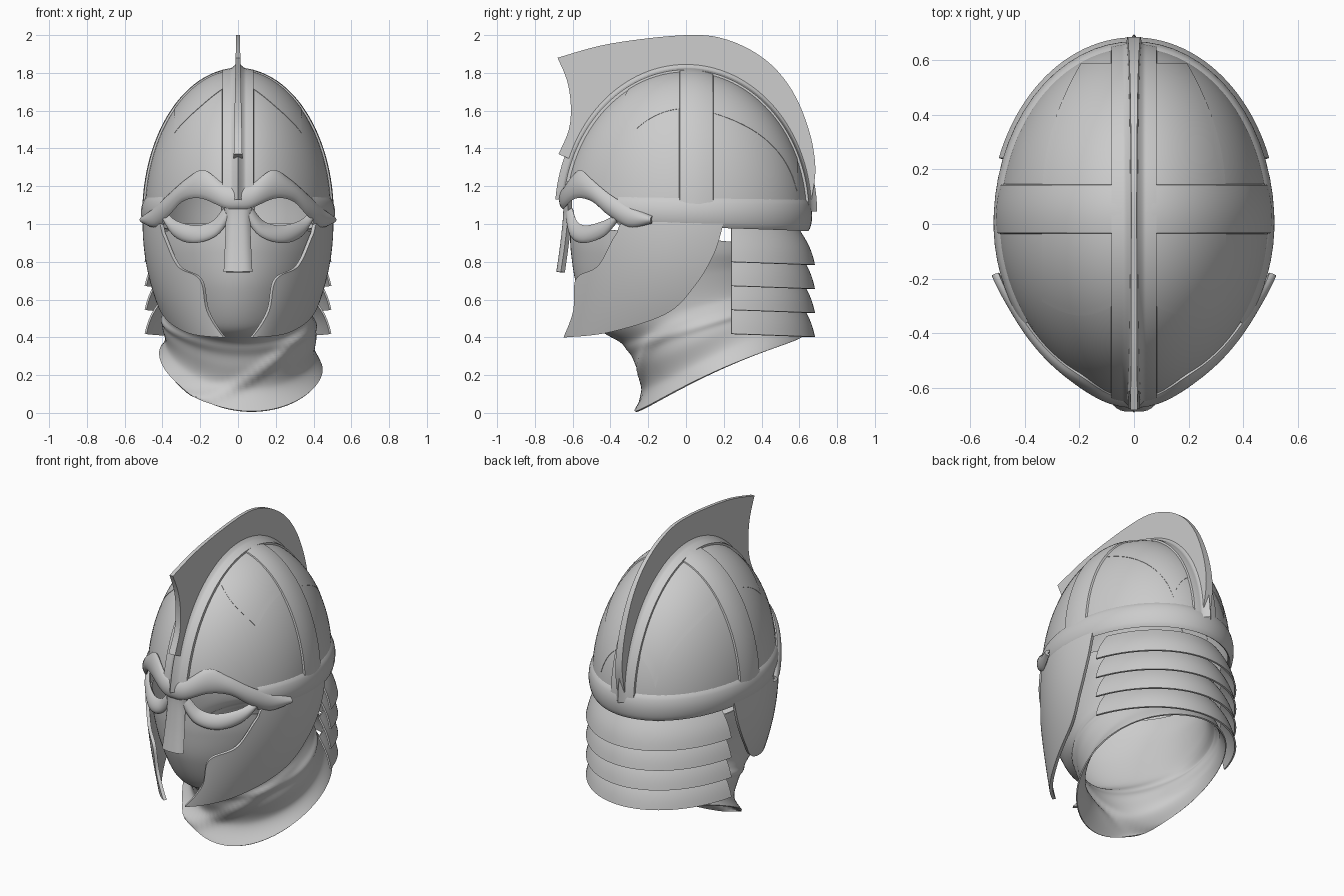
import bpy, bmesh
from math import sin, cos, acos, exp, pi, sqrt, radians
from mathutils import Vector

cube = bpy.data.objects.get("Cube")
if cube:
    bpy.data.objects.remove(cube)

RX, RY, BASE, HEIGHT = 0.486, 0.64, 1.05, 0.755

metal = bpy.data.materials.new("plain_grey")
metal.use_nodes = True
GREY = (0.6, 0.6, 0.6, 1)
metal.diffuse_color = GREY
metal.node_tree.nodes["Principled BSDF"].inputs["Base Color"].default_value = GREY


def path(pts, u):
    """Point on a smooth curve through pts, u from 0 to 1."""
    pts = [Vector(p) for p in pts]
    n = len(pts) - 1
    i = min(int(u * n), n - 1)
    f = u * n - i
    a, b, c, d = (pts[min(max(i + k, 0), n)] for k in (-1, 0, 1, 2))
    return b + f * 0.5 * (c - a + f * (2 * a - 5 * b + 4 * c - d + f * (3 * (b - c) + d - a)))


def taper(y):
    """The plan narrows towards the front."""
    return 1 - 0.15 * min(y / RY, 0) ** 2


def shell(t, z, off=0):
    """Point on the helmet skin; t is the angle from the front."""
    k = sqrt(max(0, 1 - (max(z - BASE, 0) / HEIGHT) ** 2))
    y = -RY * k * cos(t)
    return Vector((RX * k * sin(t) * taper(y) + off * sin(t), y - off * cos(t), z))


def finish(bm, name, thick=0, mirror=False):
    bmesh.ops.remove_doubles(bm, verts=bm.verts, dist=0.0004)
    bmesh.ops.recalc_face_normals(bm, faces=bm.faces)
    mesh = bpy.data.meshes.new(name)
    bm.to_mesh(mesh)
    bm.free()
    mesh.materials.append(metal)
    ob = bpy.data.objects.new(name, mesh)
    bpy.context.collection.objects.link(ob)
    if thick:
        mod = ob.modifiers.new("thickness", 'SOLIDIFY')
        mod.thickness, mod.offset = thick, 0
    if mirror:
        ob.modifiers.new("mirror", 'MIRROR')
    bpy.ops.object.select_all(action='DESELECT')
    ob.select_set(True)
    bpy.context.view_layer.objects.active = ob
    bpy.ops.object.convert(target='MESH')
    bpy.ops.object.shade_smooth_by_angle(angle=radians(35))


def sheet(name, fn, nu, nv, **kw):
    """Grid surface from fn(u, v)."""
    bm = bmesh.new()
    rows = [[bm.verts.new(fn(i / nu, j / nv)) for j in range(nv + 1)] for i in range(nu + 1)]
    for a, b in zip(rows, rows[1:]):
        for j in range(nv):
            bm.faces.new((a[j], b[j], b[j + 1], a[j + 1]))
    finish(bm, name, **kw)


def rounded_strip(name, low, high, bulge, **kw):
    """Bulging strip on the skin between two edges of (angle, height, offset)."""
    def fn(u, v):
        p = path(low, u).lerp(path(high, u), v)
        return shell(p[0], p[1], p[2] + bulge * max(0, sin(pi * v)) ** 0.6)
    sheet(name, fn, 48, 12, **kw)


# Dome, cut higher over the eyes
def dome(u, v):
    t = 2 * pi * u
    s = min(max((min(t, 2 * pi - t) - 0.8) / 0.3, 0), 1)
    start = 0.117 - 0.18 * s
    return shell(t, BASE + HEIGHT * sin(start + (pi / 2 - start) * v))


sheet("dome", dome, 96, 32, thick=0.015)


# Overlapping dome panels
def dome_top(x, y):
    s = (x / (RX * taper(y))) ** 2 + (y / RY) ** 2
    n = 1.011
    return Vector((x * n, y * n, BASE + HEIGHT * sqrt(max(0, 1 - s)) * n))


sheet("rear_panel", lambda u, v: dome_top(0.05 + v * (0.28 - 0.14 * u * u), 0.1 + 0.48 * u),
      20, 12, thick=0.006, mirror=True)
sheet("front_panel", lambda u, v: dome_top(0.05 + 0.28 * v, -0.28 * u - 0.05 * u * sin(pi * v)),
      14, 12, thick=0.006, mirror=True)


# Raised bands crossing the dome
def ridge(u, v):
    a = 0.1 + (pi - 0.12) * u
    w = 2 * v - 1
    n = Vector((0, -cos(a) / RY, sin(a) / HEIGHT)).normalized()
    h = 0.022 + 0.033 * max(0, 1 - abs(w) / 0.45) ** 1.5 - 0.012 * w * w
    if abs(w) > 0.99:
        h = -0.03
    return Vector((0.087 * w, -RY * cos(a), BASE + HEIGHT * sin(a))) + n * h


sheet("lengthwise_band", ridge, 64, 32)


def cross(u, v):
    a = 0.06 + (pi - 0.12) * u
    y = -0.042 + 0.194 * v
    k = sqrt(1 - (y / RY) ** 2)
    h = -0.01 if v in (0, 1) else 0.017 + 0.005 * sin(pi * v)
    return Vector(((RX * k + h) * cos(a), y, BASE + (HEIGHT * k + h) * sin(a)))


sheet("crosswise_band", cross, 64, 20)

# Rim band round sides and back
rounded_strip("rim_band", [(0.98, 1.0, 0.003), (pi, 0.965, 0.003), (2 * pi - 0.98, 1.0, 0.003)],
              [(0.98, 1.14, 0.003), (pi, 1.125, 0.003), (2 * pi - 0.98, 1.14, 0.003)], 0.02, thick=0.01)

# Brow guard, flaring at its ends, and lower eye rims
rounded_strip("brow_guard",
              [(0, 1.085, 0.008), (0.16, 1.09, 0.008), (0.46, 1.14, 0.008), (0.7, 1.125, 0.008),
               (0.9, 1.05, 0.008), (1.1, 0.99, 0.015), (1.3, 1.01, 0.032)],
              [(0, 1.19, 0.008), (0.18, 1.205, 0.008), (0.44, 1.28, 0.01), (0.65, 1.235, 0.01),
               (0.9, 1.15, 0.01), (1.1, 1.085, 0.015), (1.3, 1.035, 0.032)],
              0.02, thick=0.016, mirror=True)
rounded_strip("eye_rim",
              [(0.12, 1.03, -0.02), (0.3, 0.94, -0.01), (0.57, 0.905, 0), (0.82, 0.94, 0), (0.98, 1.03, 0)],
              [(0.18, 1.08, -0.03), (0.34, 1.01, -0.03), (0.56, 0.985, -0.02), (0.82, 1.01, -0.01),
               (1.0, 1.06, -0.01)],
              0.018, thick=0.018, mirror=True)


# Nose guard
def nose(u, v):
    y, z, w = path([(-0.64, 1.18, 0.1), (-0.635, 1.06, 0.057), (-0.65, 0.9, 0.058), (-0.672, 0.745, 0.066)], u)
    s = 2 * v - 1
    return Vector((w * s, y + 0.02 * abs(s) ** 4, z))


sheet("nose_guard", nose, 16, 12, thick=0.03)

# Cheek guards
CHEEK_TOP = [(-0.64, 0.4), (-0.59, 0.54), (-0.575, 0.71), (-0.46, 0.78), (-0.37, 0.94), (-0.28, 1.02), (0.2, 1.02)]
CHEEK_LOW = [(-0.64, 0.4), (-0.4, 0.43), (-0.1, 0.53), (0.05, 0.68), (0.15, 0.85), (0.2, 1.02)]


def cheek(u, v):
    y, z = path(CHEEK_LOW, u).lerp(path(CHEEK_TOP, u), v)
    x = 0.495 * sqrt(1 - (y / 0.66) ** 2) * taper(y)
    return Vector((x * (1 - 0.31 * max(0, (1 - z) / 0.6) ** 2), y, z))


sheet("cheek_guard", cheek, 48, 16, thick=0.02, mirror=True)

# Neck guard of overlapping flared plates
for i in range(4):
    def plate(u, v, top=0.965 - 0.127 * i):
        off = -0.042 + 0.08 * v + 0.012 * sin(pi * v)
        end = acos(-0.24 / (RY + off))
        t = end + 2 * (pi - end) * u
        return shell(t, top + 0.025 * (1 + cos(t)) - 0.182 * v, off)
    sheet("neck_plate_%d" % (i + 1), plate, 48, 10, thick=0.01)

# Crest fin, thinner towards the top
FRONT = [(-0.675, 1.37), (-0.62, 1.5), (-0.61, 1.63), (-0.63, 1.76), (-0.68, 1.88)]
BACK = [(-0.68, 1.88), (-0.4, 1.955), (0, 2.0), (0.22, 1.975), (0.42, 1.87), (0.56, 1.71), (0.65, 1.5),
        (0.685, 1.3), (0.665, 1.13)]
outline = [(-0.58, 1.33)] + [path(FRONT, i / 16) for i in range(16)] + [path(BACK, i / 40) for i in range(41)]
outline += [(-0.62 * cos(a), BASE + 0.74 * sin(a)) for a in (3.0 - 2.6 * i / 30 for i in range(31))]
bm = bmesh.new()
sides = [[bm.verts.new((s * (0.01 + 0.02 * (2 - z)), y, z)) for y, z in outline] for s in (-1, 1)]
for loop in sides:
    bm.faces.new(loop)
for i in range(len(outline)):
    bm.faces.new((sides[0][i - 1], sides[0][i], sides[1][i], sides[1][i - 1]))
finish(bm, "crest_fin")

# Cloth hood: front y, front z, back y, back z, half width
RINGS = [(-0.61, 0.99, 0.5, 0.88, 0.455), (-0.605, 0.85, 0.5, 0.84, 0.445), (-0.57, 0.66, 0.49, 0.78, 0.41),
         (-0.47, 0.46, 0.49, 0.68, 0.38), (-0.33, 0.36, 0.5, 0.6, 0.385), (-0.26, 0.25, 0.53, 0.54, 0.405),
         (-0.21, 0.13, 0.57, 0.47, 0.405), (-0.27, 0.01, 0.62, 0.41, 0.43)]


def hood(u, v):
    fy, fz, by, bz, w = path(RINGS, v)
    t = 2 * pi * u
    c = (1 - cos(t)) / 2
    low = max(0, (v - 0.45) / 0.55)
    # Soft waves, a collar edge and one diagonal roll at the throat
    fold = 1 + 0.04 * sin(pi * low) * sin(2 * t + 9 * v) + 0.03 * exp(-((v - 0.6) / 0.035) ** 2)
    fold += 0.08 * max(cos(t), 0) * exp(-((v - 0.83 + 0.3 * sin(t)) / 0.04) ** 2)
    x = w * sin(t) * fold * (1 - 0.15 * max(cos(t), 0) ** 2 * (1 - low))
    y = (fy + by) / 2 + (fy - by) / 2 * cos(t) * (1 + 0.6 * (fold - 1))
    z = fz + (bz - fz) * c + low * (0.06 * sin(t) ** 2 - 0.1 * x)
    return Vector((x + 0.015 * low, y, z))


sheet("cloth_hood", hood, 80, 70, thick=0.008)
